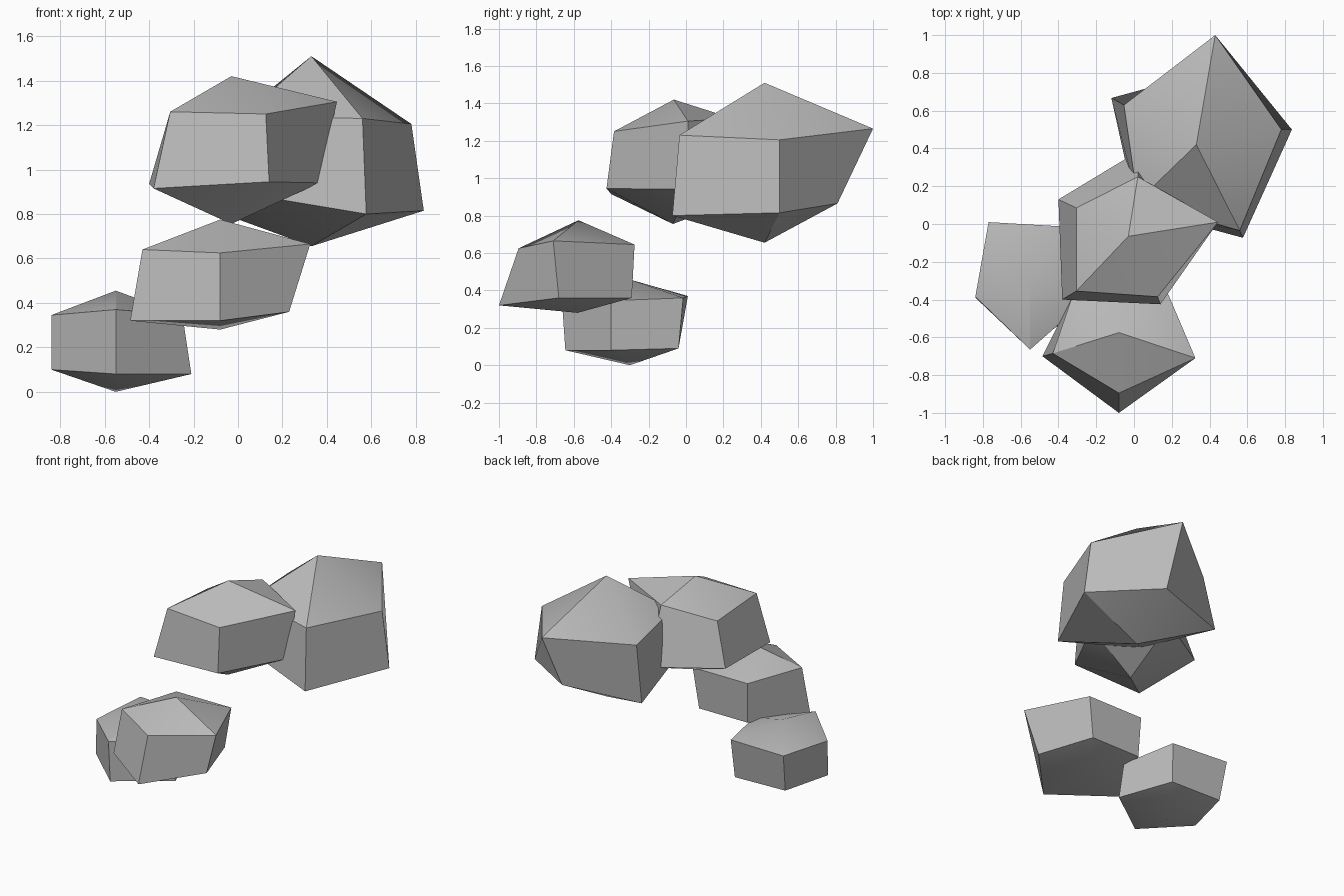
import bpy
import bmesh
from mathutils import Vector

default_cube = bpy.data.objects.get("Cube")
if default_cube:
    bpy.data.objects.remove(default_cube, do_unlink=True)


def make_material(name, color):
    material = bpy.data.materials.new(name)
    material.use_nodes = True
    material.diffuse_color = color
    shader = material.node_tree.nodes["Principled BSDF"]
    shader.inputs["Base Color"].default_value = color
    shader.inputs["Roughness"].default_value = 0.9
    return material


stone_grey = make_material("stone_grey", (0.5, 0.5, 0.5, 1))


def make_rock(name, top, upper_ring, lower_ring, bottom):
    """Boulder with two uneven rings, each closed by a fan of triangles."""
    mesh = bpy.data.meshes.new(name)
    bm = bmesh.new()
    peak = bm.verts.new(Vector(top))
    base = bm.verts.new(Vector(bottom))
    upper = [bm.verts.new(Vector(point)) for point in upper_ring]
    lower = [bm.verts.new(Vector(point)) for point in lower_ring]
    count = len(upper)
    for index in range(count):
        following = (index + 1) % count
        bm.faces.new((upper[index], upper[following], peak))
        bm.faces.new((lower[index], lower[following], upper[following], upper[index]))
        bm.faces.new((lower[following], lower[index], base))
    bmesh.ops.recalc_face_normals(bm, faces=bm.faces[:])
    bm.to_mesh(mesh)
    bm.free()
    mesh.materials.append(stone_grey)

    rock = bpy.data.objects.new(name, mesh)
    bpy.context.collection.objects.link(rock)
    bpy.ops.object.select_all(action="DESELECT")
    rock.select_set(True)
    bpy.context.view_layer.objects.active = rock
    bpy.ops.object.shade_smooth_by_angle()
    return rock


# Smallest rock, resting on the ground
make_rock(
    "ground_rock",
    top=(-.55, -.29, .455),
    upper_ring=[(-.55, -.665, .37), (-.25, -.4, .345), (-.34, -.015, .36),
                (-.77, .01, .37), (-.84, -.385, .345)],
    lower_ring=[(-.55, -.645, .08), (-.21, -.4, .08), (-.355, -.04, .09),
                (-.75, -.04, .1), (-.84, -.39, .1)],
    bottom=(-.55, -.3, 0),
)

# Second rock, stepping up at the front
make_rock(
    "front_rock",
    top=(-.08, -.575, .775),
    upper_ring=[(-.08, -.895, .625), (.325, -.71, .665), (.14, -.275, .645),
                (-.29, -.275, .645), (-.43, -.685, .64)],
    lower_ring=[(-.08, -1, .32), (.23, -.68, .36), (.1, -.29, .36),
                (-.28, -.29, .36), (-.485, -.7, .32)],
    bottom=(-.08, -.58, .28),
)

# Third rock, in the middle of the climb
make_rock(
    "middle_rock",
    top=(-.03, -.065, 1.42),
    upper_ring=[(.125, -.385, 1.25), (.445, .01, 1.305), (.02, .25, 1.32),
                (-.305, .085, 1.23), (-.305, -.355, 1.26)],
    lower_ring=[(.14, -.425, .945), (.365, .01, .94), (.03, .39, .93),
                (-.4, .13, .935), (-.38, -.4, .915)],
    bottom=(-.03, -.07, .755),
)

# Largest rock, at the back
make_rock(
    "back_rock",
    top=(.33, .42, 1.51),
    upper_ring=[(.56, -.035, 1.23), (.78, .5, 1.205), (.43, 1, 1.265),
                (-.053, .63, 1.2), (.02, .12, 1.24)],
    lower_ring=[(.577, -.073, .8), (.836, .5, .815), (.405, .81, .865),
                (-.12, .667, .82), (.01, .08, .895)],
    bottom=(.33, .42, .655),
)
